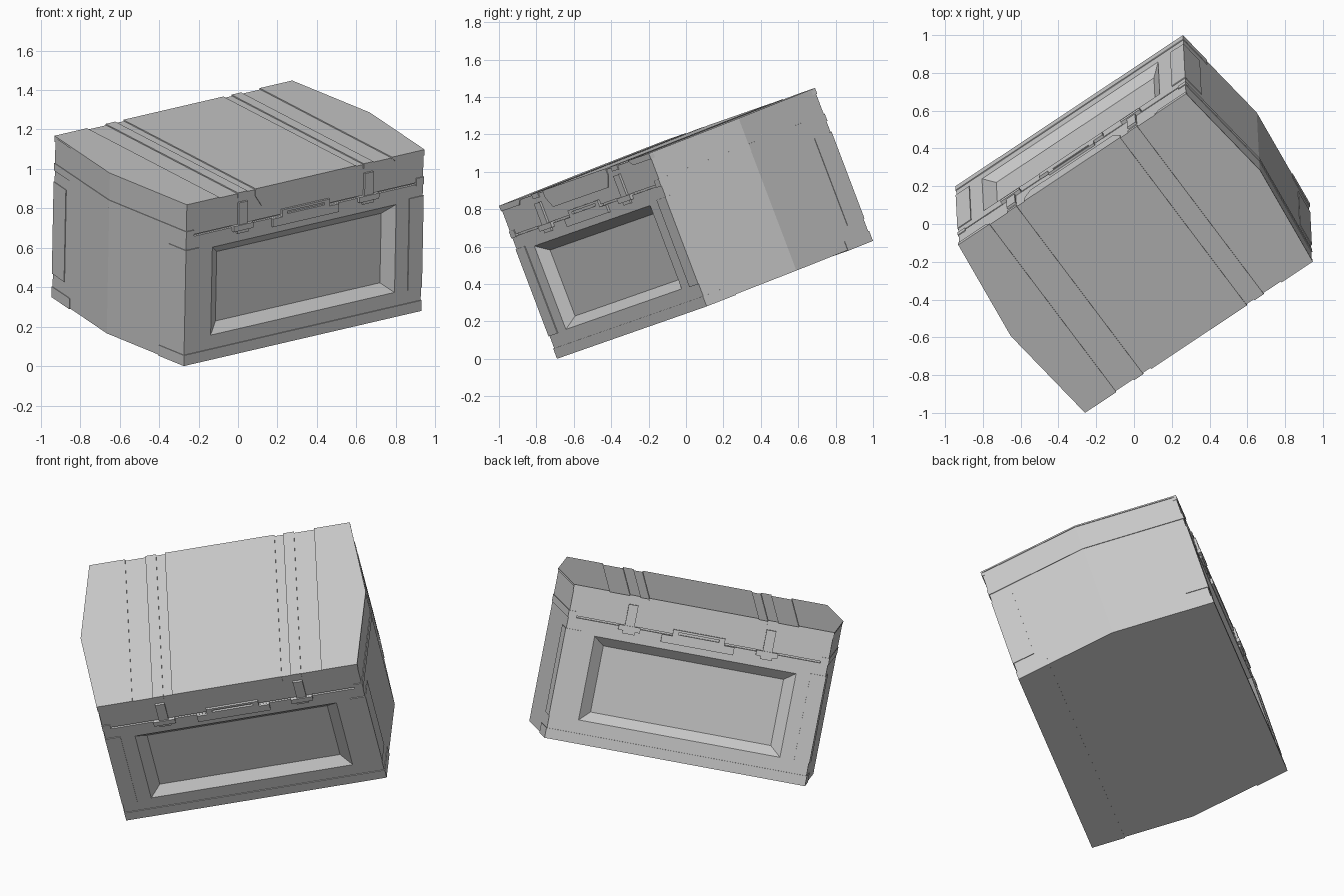
import bpy, bmesh
from mathutils import Vector, Matrix

if "Cube" in bpy.data.objects:
    bpy.data.objects.remove(bpy.data.objects["Cube"])

# Tilted frame of the crate: width, depth and height axes
ax = Vector((0.818, 0.543, 0.190)).normalized()
ay = Vector((-0.574, 0.762, 0.300))
ay = (ay - ax * ay.dot(ax)).normalized()
az = ax.cross(ay)
FRAME = Matrix.Translation((0, 0, 0.724)) @ Matrix((ax, ay, az)).transposed().to_4x4()

W, MID, D, H = 0.737, 0.807, 0.584, 0.4375


def loft(name, a, b):
    """Closed solid between two matching loops of 3D points."""
    bm = bmesh.new()
    va = [bm.verts.new(p) for p in a]
    vb = [bm.verts.new(p) for p in b]
    n = len(a)
    bm.faces.new(va)
    bm.faces.new(vb)
    for i in range(n):
        j = (i + 1) % n
        bm.faces.new((va[i], va[j], vb[j], vb[i]))
    bmesh.ops.recalc_face_normals(bm, faces=bm.faces)
    me = bpy.data.meshes.new(name)
    bm.to_mesh(me)
    bm.free()
    ob = bpy.data.objects.new(name, me)
    bpy.context.collection.objects.link(ob)
    ob.matrix_world = FRAME
    return ob


def plan(name, pts, z0, z1, sx=1, sy=1):
    """Outline in width/depth, extruded in height."""
    return loft(name, [(x * sx, y * sy, z0) for x, y in pts],
                [(x * sx, y * sy, z1) for x, y in pts])


def face(name, pts, y0, y1, sx=1):
    """Outline in width/height, extruded in depth."""
    return loft(name, [(x * sx, y0, z) for x, z in pts],
                [(x * sx, y1, z) for x, z in pts])


def rect(x0, x1, z0, z1):
    return [(x0, z0), (x1, z0), (x1, z1), (x0, z1)]


def hexagon(side, front):
    w, m, d = W - side, MID - side, D - front
    return [(-w, -d), (w, -d), (m, 0), (w, d), (-w, d), (-m, 0)]


def edge_x(y):
    return MID - (MID - W) * abs(y) / D


# Main shells
body = plan("body", hexagon(0.003, 0.005), -H + 0.004, 0.255)
plan("seam_core", hexagon(0.02, 0.02), 0.2, 0.3)
plan("lid", hexagon(0.003, 0.005), 0.265, H - 0.006)

# Sloped recess in front and back
for s, label in ((-1, "front"), (1, "back")):
    k = 0.1 / 0.045
    outer = rect(-0.57 - 0.06 * k, 0.57 + 0.06 * k, -0.305 - 0.05 * k, 0.172 + 0.05 * k)
    inner = rect(-0.51, 0.51, -0.255, 0.122)
    yo, yi = s * (D - 0.005 + 0.1), s * (D - 0.05)
    cut = loft(label + "_recess_cutter", [(x, yo, z) for x, z in outer],
               [(x, yi, z) for x, z in inner])
    cut.hide_render = True
    cut.display_type = 'WIRE'
    mod = body.modifiers.new(label + "_recess", 'BOOLEAN')
    mod.operation = 'DIFFERENCE'
    mod.solver = 'EXACT'
    mod.object = cut

# Raised central lid panel
face("lid_center_panel", [(-0.31, H), (-0.31, 0.397), (-0.27, 0.336), (0.27, 0.336),
                          (0.31, 0.397), (0.31, H)], -D, D)

for sx, side in ((-1, "left"), (1, "right")):
    # Outer lid panel with chamfered lip, strap, and side seam band
    plan(side + "_lid_panel", [(0.535, -D), (W, -D), (MID, 0), (W, D), (0.535, D)],
         H - 0.01, H, sx)
    face(side + "_lid_lip", [(0.535, H - 0.001), (0.56, 0.405), (W, 0.405), (W, H - 0.001)],
         -D, D, sx)
    face(side + "_lid_strap", rect(0.36, 0.42, 0.41, H), -D, D, sx)
    plan(side + "_seam_band", [(0.69, -D), (W, -D), (MID, 0), (W, D), (0.69, D)],
         0.25, 0.29, sx)

for sy, end in ((1, "front"), (-1, "back")):
    # Bottom rail wrapping around the corners
    y = -D + 0.19
    plan(end + "_bottom_rail", [(-W, -D), (W, -D), (edge_x(y), y), (-edge_x(y), y)],
         -H, -0.38, 1, sy)
    # Handle plate and grip
    face(end + "_handle_plate", rect(-0.205, 0.205, 0.21, 0.254),
         sy * -(D + 0.008), sy * -(D - 0.03))
    for x0, x1, z0, z1 in ((-0.147, 0.147, 0.25, 0.266), (-0.147, 0.147, 0.279, 0.292),
                           (-0.147, -0.115, 0.25, 0.292), (0.115, 0.147, 0.25, 0.292)):
        face(end + "_handle_grip", rect(x0, x1, z0, z1),
             sy * -(D + 0.008), sy * -(D - 0.03))
    for sx, side in ((-1, "left"), (1, "right")):
        # Corner guard
        y = -D + 0.13
        plan(f"{end}_{side}_corner_guard",
             [(0.65, -D), (W, -D), (edge_x(y), y), (0.72, y), (0.65, -0.56)],
             -0.31, 0.188, sx, sy)
        # Latch arm and catch
        face(f"{end}_{side}_latch_arm", rect(0.363, 0.417, 0.245, 0.385),
             sy * -(D + 0.008), sy * -(D - 0.03), sx)
        face(f"{end}_{side}_latch_catch", rect(0.328, 0.45, 0.235, 0.265),
             sy * -(D + 0.014), sy * -(D - 0.03), sx)
        face(f"{end}_{side}_latch_tongue", rect(0.355, 0.423, 0.218, 0.24),
             sy * -(D + 0.006), sy * -(D - 0.03), sx)
